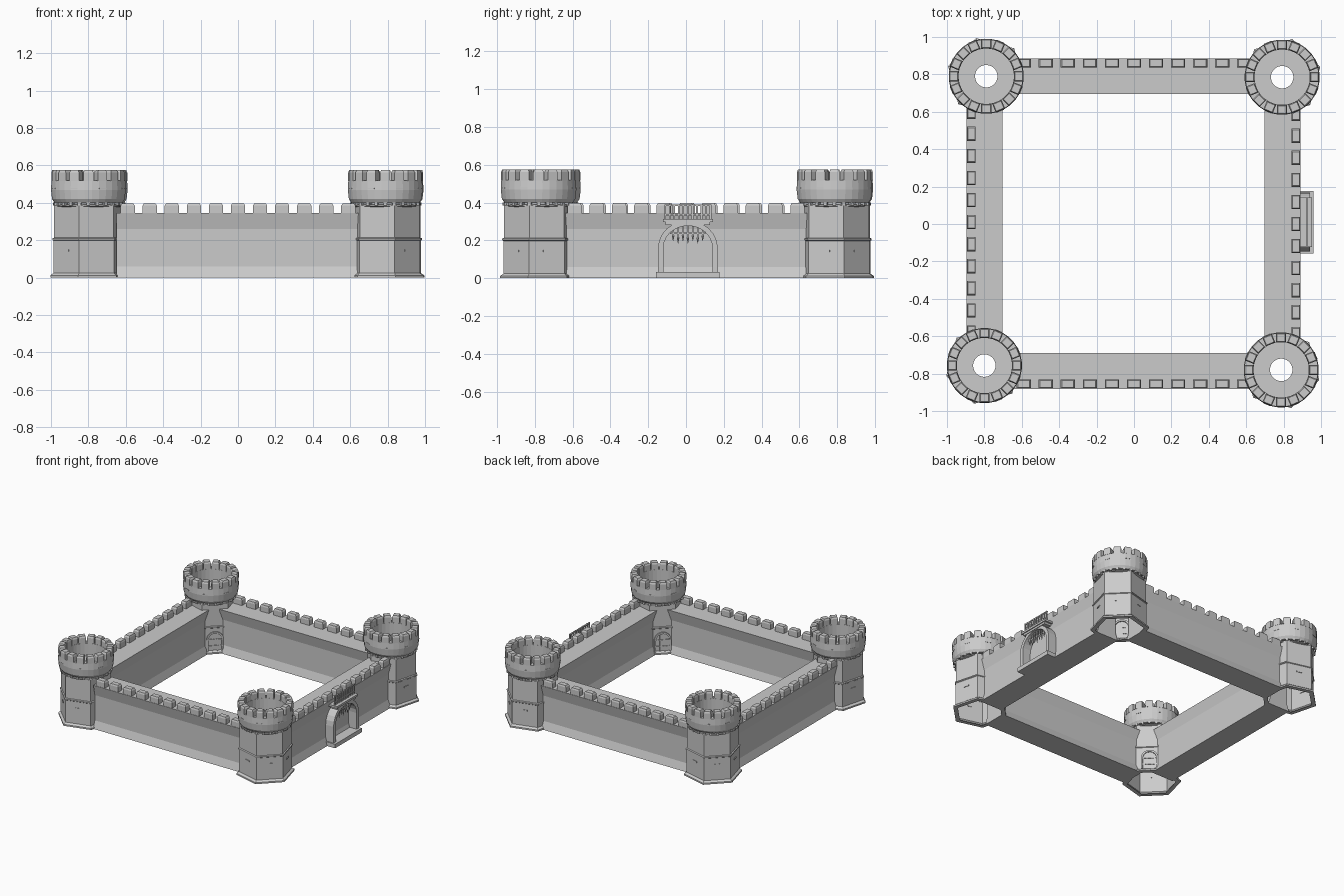
import bpy, bmesh, math
from mathutils import Matrix, Vector

if "Cube" in bpy.data.objects:
    bpy.data.objects.remove(bpy.data.objects["Cube"])

def finish(name, bm):
    bmesh.ops.recalc_face_normals(bm, faces=bm.faces)
    me = bpy.data.meshes.new(name)
    bm.to_mesh(me)
    bm.free()
    ob = bpy.data.objects.new(name, me)
    bpy.context.collection.objects.link(ob)
    return ob

def box(bm, c, s, taper=1.0, rot=0.0):
    """Box centred at c, top scaled by taper, then spun about the z axis."""
    vs = bmesh.ops.create_cube(bm, size=1)['verts']
    for v in vs:
        k = taper if v.co.z > 0 else 1
        v.co = Vector((v.co.x * s[0] * k, v.co.y * s[1] * k, v.co.z * s[2])) + Vector(c)
    bmesh.ops.rotate(bm, verts=vs, cent=(0, 0, 0), matrix=Matrix.Rotation(rot, 3, 'Z'))

def lathe(bm, prof, n, closed=False):
    """Revolve (radius, z) points with n flat sides; one side faces +x."""
    rings = []
    for r, z in prof:
        rings.append([bm.verts.new((r * math.cos((i + .5) * math.tau / n),
                                    r * math.sin((i + .5) * math.tau / n), z)) for i in range(n)])
    pairs = list(zip(rings, rings[1:])) + ([(rings[-1], rings[0])] if closed else [])
    for a, b in pairs:
        for i in range(n):
            j = (i + 1) % n
            bm.faces.new((a[i], a[j], b[j], b[i]))

def arch_line(hw, spring, rise, z0, n=12):
    """(y, z) points of an arch outline from left foot to right foot."""
    pts = [(-hw, z0)]
    pts += [(-hw * math.cos(math.pi * i / n), spring + rise * math.sin(math.pi * i / n))
            for i in range(n + 1)]
    return pts + [(hw, z0)]

def arch_frame(bm, outer, inner, x0, x1, y=0):
    """Solid arch band between two outlines, from depth x0 to x1."""
    rows = [[bm.verts.new((x, y + p[0], p[1])) for p in line]
            for x, line in ((x0, outer), (x1, outer), (x1, inner), (x0, inner))]
    for k in range(4):
        a, b = rows[k], rows[(k + 1) % 4]
        for i in range(len(a) - 1):
            bm.faces.new((a[i], a[i + 1], b[i + 1], b[i]))
    for e in (0, -1):
        bm.faces.new([r[e] for r in rows])

# --- Tower parts, modelled once with the door towards +x ---
parts = []
R = .193

# hexagonal shaft with plinth and middle string course
bm = bmesh.new()
lathe(bm, [(.175, 0), (R + .018, 0), (R + .018, .012), (R, .024), (R, .198), (R + .006, .202),
           (R + .006, .21), (R - .003, .214), (R - .003, .385), (.17, .40)], 6)
parts.append(finish("tower_shaft", bm))

# round battlement drum with open floor
bm = bmesh.new()
lathe(bm, [(.06, .40), (.182, .40), (.195, .42), (.201, .47), (.198, .52), (.148, .52),
           (.148, .42), (.06, .42)], 32, True)
parts.append(finish("tower_drum", bm))

# tower merlons
bm = bmesh.new()
for i in range(16):
    a = i * math.tau / 16
    box(bm, (.173, 0, .54), (.05, .054, .044), rot=a)
    box(bm, (.173, 0, .5685), (.05, .054, .013), taper=.8, rot=a)
parts.append(finish("tower_merlons", bm))

# corbel blocks beneath the drum
bm = bmesh.new()
lathe(bm, [(.165, .378), (.18, .382), (.18, .39), (.165, .39)], 32, True)
for i in range(24):
    box(bm, (.177, 0, .394), (.025, .018, .016), rot=i * math.tau / 24)
parts.append(finish("tower_corbels", bm))

# small slits around the drum and on the outer shaft faces
bm = bmesh.new()
for i in range(8):
    box(bm, (.199, 0, .477), (.006, .04, .005), rot=(i + .5) * math.tau / 8)
for i in range(1, 6):
    box(bm, (R * .866, 0, .145), (.008, .04, .01), rot=i * math.tau / 6)
parts.append(finish("tower_slits", bm))

# arched door with cross bars
bm = bmesh.new()
ap = R * .866
arch_frame(bm, arch_line(.062, .11, .062, .02), arch_line(.049, .11, .049, .02), ap - .01, ap + .01)
for y in (-.018, .018):
    box(bm, (ap + .002, y, .088), (.008, .006, .136))
for z in (.06, .11):
    box(bm, (ap + .002, 0, z), (.008, .098, .006))
parts.append(finish("tower_door", bm))

# place the four towers, doors turned to the courtyard
spots = [(-.79, .79), (.792, .785), (-.80, -.757), (.787, -.78)]
for k, (x, y) in enumerate(spots):
    ang = math.atan2(-math.copysign(1, y), -math.copysign(1, x))
    for p in parts:
        ob = p if k == 0 else bpy.data.objects.new(p.name, p.data)
        if k:
            bpy.context.collection.objects.link(ob)
        ob.location = (x, y, 0)
        ob.rotation_euler.z = ang

# --- Curtain walls: battered foot, upright face, flared walkway ---
def wall(name, centre, ang, half):
    bm = bmesh.new()
    w, t = .096, .076
    sec = [(-w, 0), (-t, .06), (-t, .26), (-w, .345), (w, .345), (t, .26), (t, .06), (w, 0)]
    a = [bm.verts.new((-half, y, z)) for y, z in sec]
    b = [bm.verts.new((half, y, z)) for y, z in sec]
    bm.faces.new(a)
    bm.faces.new(b)
    for i in range(8):
        j = (i + 1) % 8
        bm.faces.new((a[i], a[j], b[j], b[i]))
    body = finish(name, bm)
    # merlons on the outer edge (local -y)
    bm = bmesh.new()
    for i in range(-5, 6):
        box(bm, (i * .118, -.07, .364), (.076, .046, .042))
        box(bm, (i * .118, -.07, .391), (.076, .046, .012), taper=.82)
    for ob in (body, finish(name + "_merlons", bm)):
        ob.location = (*centre, 0)
        ob.rotation_euler.z = ang

wall("front_wall", (0, -.785), 0, .65)
wall("right_wall", (.795, 0), math.pi / 2, .65)
wall("back_wall", (0, .79), math.pi, .65)
wall("left_wall", (-.80, .01), -math.pi / 2, .65)

# --- Gate on the right wall ---
gy = .01
bm = bmesh.new()
arch_frame(bm, arch_line(.158, .16, .145, .03), arch_line(.13, .16, .118, .03), .86, .94, gy)
finish("gate_arch", bm)

bm = bmesh.new()
box(bm, (.91, gy, .016), (.10, .335, .032))
finish("gate_sill", bm)

# portcullis bars with pointed ends
bm = bmesh.new()
for i in range(-3, 4):
    y = gy + i * .026
    top = .16 + .118 * math.sqrt(1 - (i * .026 / .13) ** 2)
    low = .20 + .012 * (abs(i) % 2)
    box(bm, (.915, y, (top + low) / 2 + .01), (.01, .008, top - low - .01))
    bmesh.ops.create_cone(bm, segments=6, radius1=.001, radius2=.007, depth=.03,
                          cap_ends=True, matrix=Matrix.Translation((.915, y, low)))
box(bm, (.915, gy, .238), (.008, .19, .007))
finish("portcullis", bm)

# ledge and railing above the arch
bm = bmesh.new()
box(bm, (.915, gy, .306), (.075, .265, .016))
box(bm, (.915, gy, .29), (.06, .235, .016))
finish("gate_ledge", bm)
bm = bmesh.new()
for z in (.335, .385):
    box(bm, (.925, gy, z), (.01, .25, .008))
for i in range(-5, 6):
    box(bm, (.925, gy + i * .024, .352), (.009, .009, .078))
finish("gate_railing", bm)
